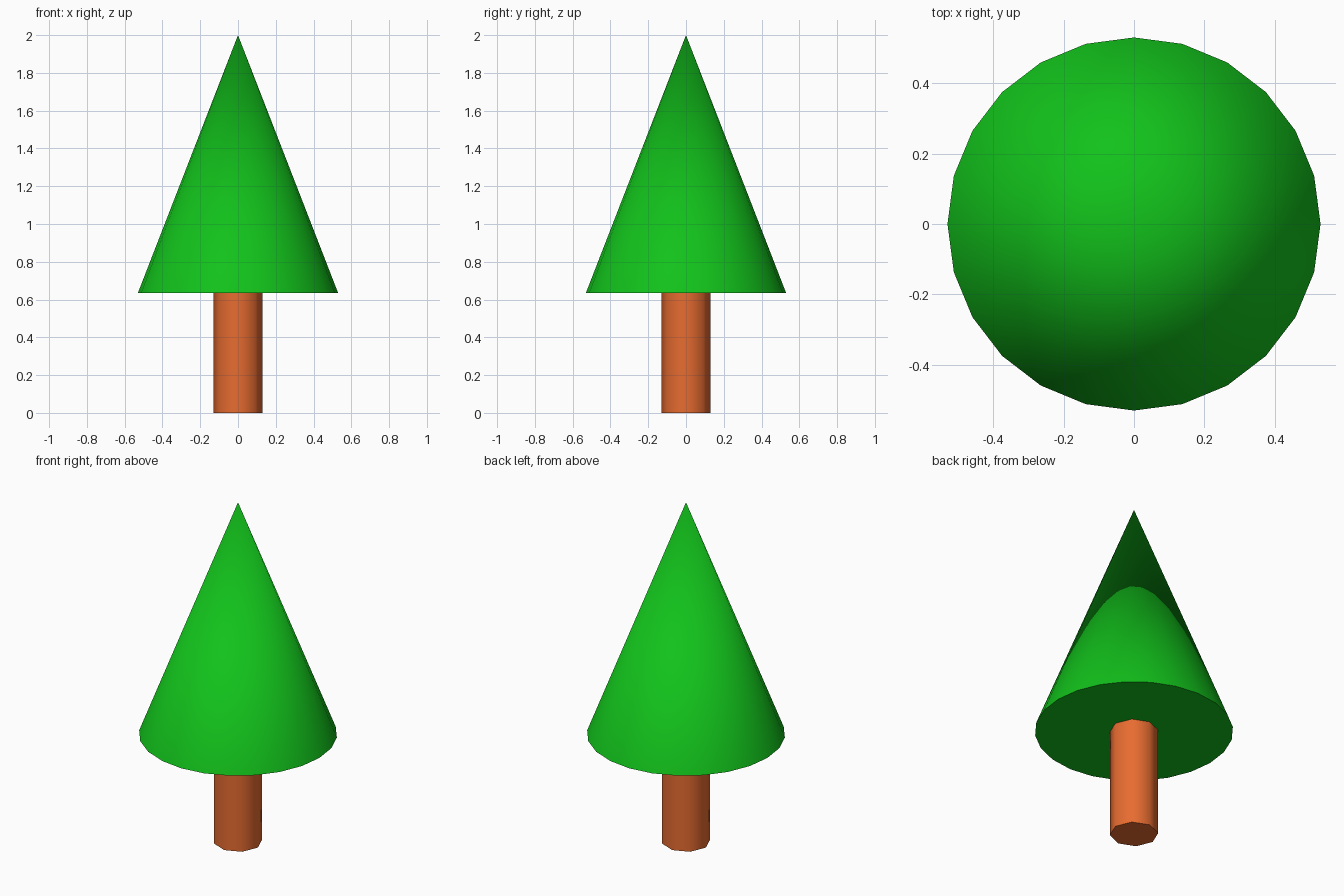
import bpy, math

if "Cube" in bpy.data.objects:
    bpy.data.objects.remove(bpy.data.objects["Cube"])


def finish(name, color):
    """Name the active object, colour it and smooth its sides."""
    ob = bpy.context.object
    ob.name = name
    mat = bpy.data.materials.new(name + "_colour")
    mat.diffuse_color = color
    mat.use_nodes = True
    mat.node_tree.nodes["Principled BSDF"].inputs["Base Color"].default_value = mat.diffuse_color
    ob.data.materials.append(mat)
    bpy.ops.object.shade_smooth_by_angle(angle=math.radians(60))
    return ob


BASE = 0.635   # height where the foliage starts
TOP = 2.0

# Trunk: octagonal post
bpy.ops.mesh.primitive_cylinder_add(vertices=8, radius=0.13, depth=BASE,
                                    location=(0, 0, BASE / 2))
finish("trunk", (0.80, 0.15, 0.03, 1))

# Foliage: single 24-sided cone with a closed underside
bpy.ops.mesh.primitive_cone_add(vertices=24, radius1=0.53, radius2=0,
                                depth=TOP - BASE,
                                location=(0, 0, (BASE + TOP) / 2))
finish("foliage", (0.006, 0.54, 0.011, 1))
